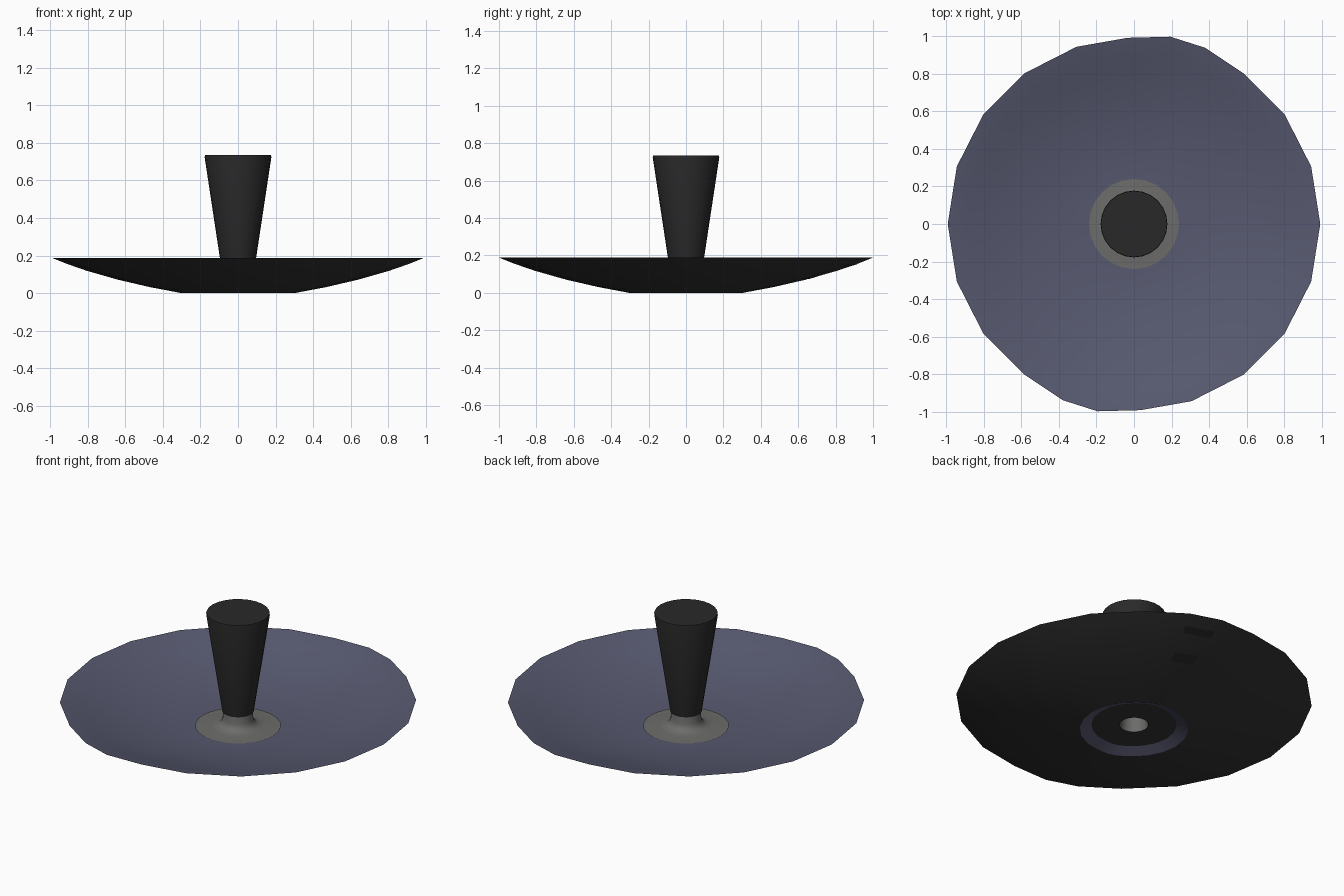
import bpy, bmesh
from math import sin, cos, radians

if "Cube" in bpy.data.objects:
    bpy.data.objects.remove(bpy.data.objects["Cube"])

# Irregular 20-sided outline, symmetric under a half turn: (angle, radius factor)
HALF = [(0, .993), (18, .993), (36, .993), (54, .993), (68, 1.013), (79, 1.017),
        (92, .993), (108, .993), (126, .993), (144, .993), (162, .993)]
OUTLINE = HALF + [(a + 180, f) for a, f in HALF]
ROUND = [(i * 15, 1) for i in range(24)]


def material(name, rgb):
    m = bpy.data.materials.new(name)
    m.diffuse_color = (*rgb, 1)
    m.use_nodes = True
    m.node_tree.nodes["Principled BSDF"].inputs["Base Color"].default_value = m.diffuse_color
    return m


BLACK = material("black", (.022, .022, .022))
DARK = material("dark_grey", (.035, .035, .035))
BLUE = material("slate_blue", (.095, .1, .16))
GREY = material("warm_grey", (.15, .15, .145))


def finish(name, bm, mat):
    mesh = bpy.data.meshes.new(name)
    bm.to_mesh(mesh)
    bm.free()
    ob = bpy.data.objects.new(name, mesh)
    bpy.context.collection.objects.link(ob)
    mesh.materials.append(mat)
    bpy.ops.object.select_all(action='DESELECT')
    ob.select_set(True)
    bpy.context.view_layer.objects.active = ob
    bpy.ops.object.shade_smooth_by_angle(angle=radians(35))
    return ob


def lathe(name, profile, outline, mat):
    """Spin (radius, z) points round the outline; radius 0 makes a pole.
    Profiles run from the bottom, outward and up, so normals face out."""
    bm = bmesh.new()
    rings = []
    for r, z in profile:
        if r == 0:
            rings.append([bm.verts.new((0, 0, z))] * len(outline))
        else:
            rings.append([bm.verts.new((r * f * cos(radians(a)), r * f * sin(radians(a)), z))
                          for a, f in outline])
    n = len(outline)
    for lo, hi in zip(rings, rings[1:]):
        for i in range(n):
            j = (i + 1) % n
            quad = list(dict.fromkeys((lo[i], lo[j], hi[j], hi[i])))
            bm.faces.new(quad)
    return finish(name, bm, mat)


# Outer dish shell, open at the foot
SHELL = [(.305, 0), (.47, .031), (.64, .07), (.81, .118), (.92, .156), (1, .188)]
lathe("dish_shell", SHELL, OUTLINE, DARK)

# Inner bowl: sloping foot ring underneath, then the inside surface seen from above
lathe("inner_bowl", [(1, .188), (.96, .178), (.9, .16), (.8, .127), (.64, .084),
                     (.47, .052), (.32, .036), (.22, .034)], OUTLINE, BLUE)
lathe("foot_ring", [(.24, .028), (.305, 0)], OUTLINE, BLUE)
lathe("foot_plate", [(.08, .028), (.245, .028)], ROUND, DARK)

# Flared hollow stem
lathe("stem", [(.24, .039), (.15, .041), (.115, .047), (.095, .062), (.086, .085),
               (.082, .15)], ROUND, GREY)
lathe("stem_bore", [(0, .14), (.07, .14), (.073, .06), (.08, .028)], ROUND, GREY)

# Tapered knob
lathe("knob", [(0, .13), (.088, .13), (.178, .725), (.176, .735), (0, .735)], ROUND, BLACK)

# Narrow dark patch on the underside of the rim
bm = bmesh.new()
corners = []
for r, z in ((.66, .074), (.92, .154)):
    corners.append([bm.verts.new((r * f * cos(radians(a)), r * f * sin(radians(a)), z))
                    for a, f in OUTLINE[4:6]])
bm.faces.new((corners[0][0], corners[0][1], corners[1][1], corners[1][0]))
finish("rim_patch", bm, BLACK)
